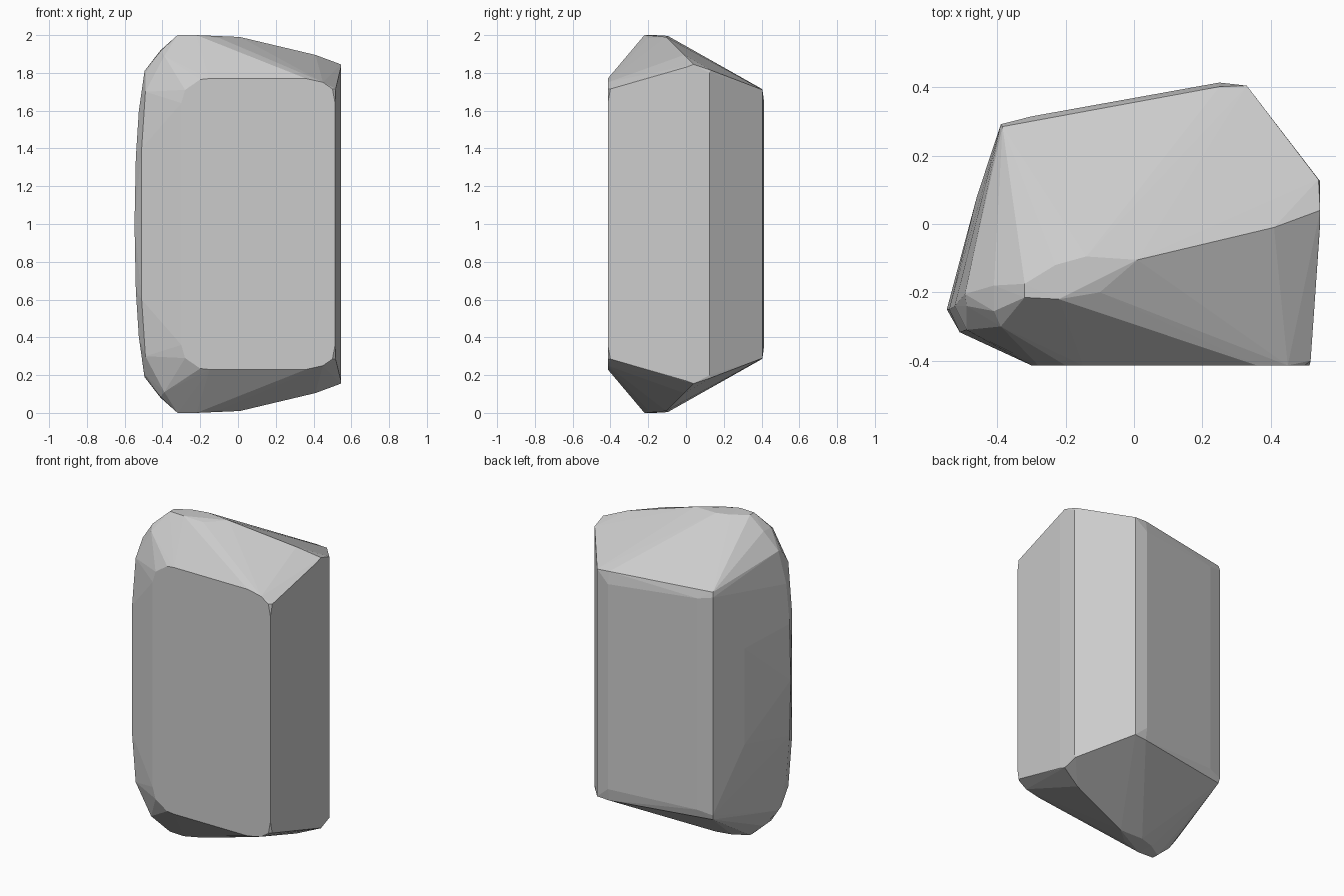
import bpy, bmesh

# Corner points of the upper half; the stone mirrors about z = 1
front_face = [(x, -0.414, z) for x, z in
              [(-0.15, 1.77), (-0.20, 1.765), (-0.28, 1.71), (-0.30, 1.64),
               (0.36, 1.77), (0.45, 1.75), (0.50, 1.715), (0.514, 1.64)]]
right_side = [(0.517, -0.40, 1.715), (0.545, 0.0, 1.83), (0.545, 0.04, 1.845),
              (0.545, 0.125, 1.80), (0.54, 0.13, 1.815)]
back_side = [(0.33, 0.405, 1.71), (0.25, 0.414, 1.64), (0.25, 0.402, 1.715),
             (-0.39, 0.292, 1.68), (-0.385, 0.285, 1.71), (-0.30, 0.315, 1.66)]
left_side = [(-0.548, -0.25, 1.0), (-0.541, -0.25, 1.35), (-0.525, -0.24, 1.6),
             (-0.495, -0.205, 1.81), (-0.49, -0.24, 1.80), (-0.51, -0.317, 1.4),
             (-0.49, -0.31, 1.70), (-0.46, 0.08, 1.3)]
crown = [(-0.41, -0.18, 1.92), (-0.41, -0.255, 1.915), (-0.39, -0.30, 1.89),
         (-0.32, -0.215, 2.0), (-0.32, -0.175, 2.0), (-0.22, -0.22, 2.0),
         (-0.10, -0.20, 1.985), (-0.23, -0.12, 1.998), (-0.14, -0.095, 1.995),
         (0.01, -0.105, 1.99), (0.41, -0.01, 1.895)]

# Wrap the mirrored points in a faceted hull
bm = bmesh.new()
for x, y, z in front_face + right_side + back_side + left_side + crown:
    bm.verts.new((x, y, z))
    if z != 1.0:
        bm.verts.new((x, y, 2 - z))
bmesh.ops.convex_hull(bm, input=bm.verts[:])
bmesh.ops.delete(bm, geom=[v for v in bm.verts if not v.link_faces], context='VERTS')
bmesh.ops.dissolve_limit(bm, angle_limit=0.01, verts=bm.verts[:], edges=bm.edges[:])
bmesh.ops.recalc_face_normals(bm, faces=bm.faces[:])

mesh = bpy.data.meshes.new("stone")
bm.to_mesh(mesh)
bm.free()
bpy.context.collection.objects.link(bpy.data.objects.new("stone", mesh))
